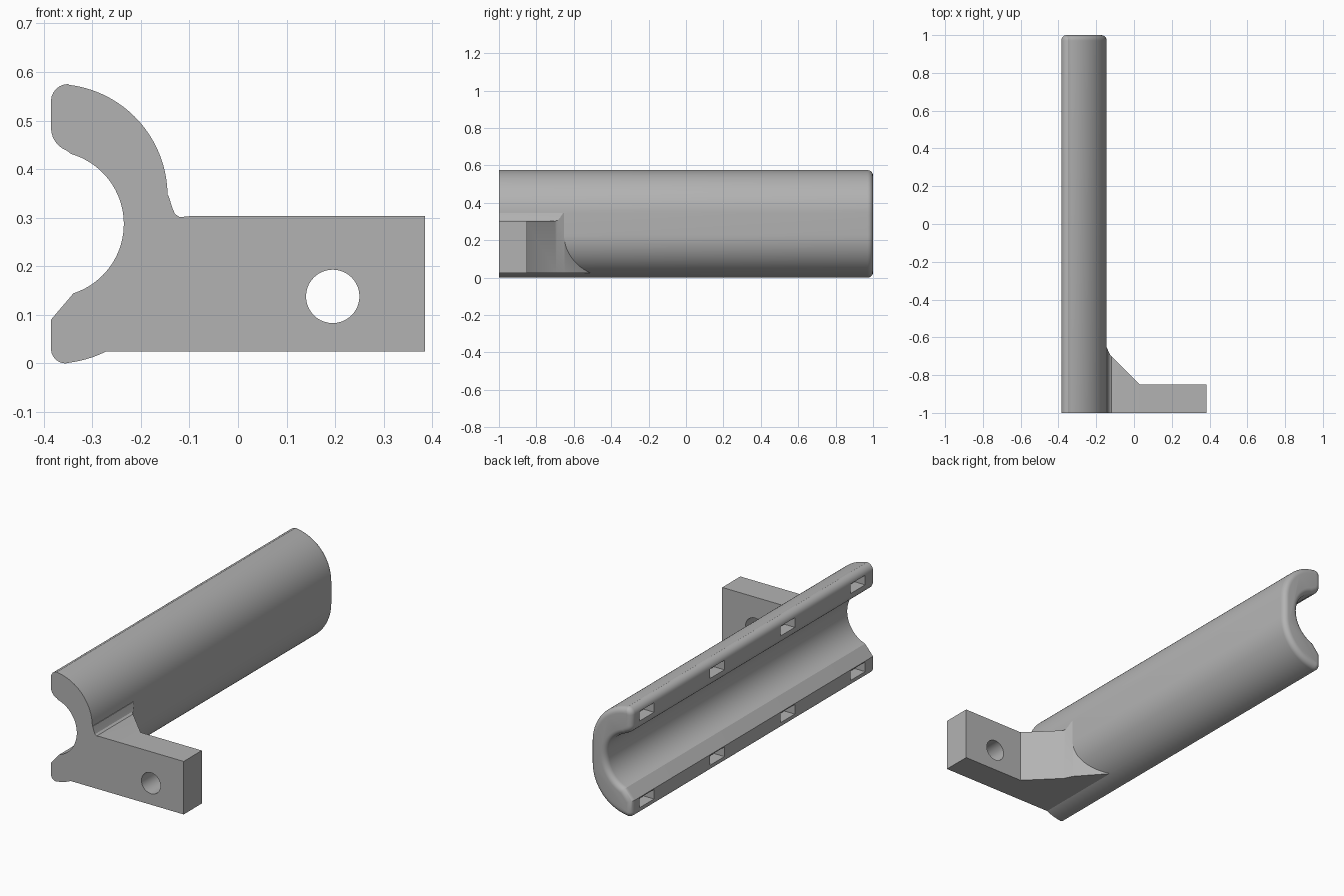
import bpy, bmesh
from math import cos, sin, pi, radians
from mathutils import Vector

old = bpy.data.objects.get("Cube")
if old:
    bpy.data.objects.remove(old, do_unlink=True)

grey = bpy.data.materials.new("plain_grey")
grey.use_nodes = True
GREY = (0.45, 0.45, 0.45, 1)
grey.diffuse_color = GREY
grey.node_tree.nodes["Principled BSDF"].inputs["Base Color"].default_value = GREY


def arc(cx, cz, r, a0, a1, n):
    """Points on a circular arc in the XZ plane, angles in degrees."""
    angles = [radians(a0 + (a1 - a0) * i / n) for i in range(n + 1)]
    return [Vector((cx + r * cos(a), cz + r * sin(a))) for a in angles]


def offset(points, d):
    """Move a counterclockwise outline inwards by d."""
    out = []
    for i, p in enumerate(points):
        a = (p - points[i - 1]).normalized()
        b = (points[(i + 1) % len(points)] - p).normalized()
        na, nb = Vector((-a.y, a.x)), Vector((-b.y, b.x))
        out.append(p + (na + nb) * (d / (1 + na.dot(nb))))
    return out


def skin(bm, rings):
    """Join matching rings of vertices and cap both ends."""
    loops = [[bm.verts.new(co) for co in ring] for ring in rings]
    n = len(loops[0])
    for lo, hi in zip(loops, loops[1:]):
        for i in range(n):
            j = (i + 1) % n
            bm.faces.new((lo[i], lo[j], hi[j], hi[i]))
    bm.faces.new(loops[0][::-1])
    bm.faces.new(loops[-1])
    return loops


def finish(bm, name):
    bmesh.ops.recalc_face_normals(bm, faces=bm.faces[:])
    mesh = bpy.data.meshes.new(name)
    bm.to_mesh(mesh)
    bm.free()
    mesh.materials.append(grey)
    ob = bpy.data.objects.new(name, mesh)
    bpy.context.collection.objects.link(ob)
    return ob


def combine(target, other, operation):
    mod = target.modifiers.new(operation.lower(), "BOOLEAN")
    mod.operation = operation
    mod.solver = "EXACT"
    mod.object = other
    bpy.context.view_layer.objects.active = target
    bpy.ops.object.modifier_apply(modifier=mod.name)
    bpy.data.objects.remove(other, do_unlink=True)


# Half-round channel: outer wall, rounded upper lip, cavity, chamfered lower lip
section = (arc(-0.355, 0.03, 0.03, 180, 270, 6)
           + arc(-0.375, 0.23, 0.23, 278, 360, 22)
           + arc(-0.375, 0.345, 0.23, 0, 83, 22)
           + arc(-0.35, 0.54, 0.035, 90, 180, 6)
           + arc(-0.335, 0.485, 0.05, 180, 250, 6)
           + arc(-0.385, 0.287, 0.15, 74, -72, 32)
           + [Vector((-0.385, 0.09))])
ROUND = 0.029
rings = [[(p.x, -1, p.y) for p in section]]
for i in range(7):
    t = i / 6 * pi / 2
    y = 1 - ROUND * (1 - sin(t))
    rings.append([(p.x, y, p.y) for p in offset(section, ROUND * (1 - cos(t)))])
bm = bmesh.new()
skin(bm, rings)
channel = finish(bm, "channel_with_arm")

# Mounting arm with a filleted top corner and a gusset running back along the wall
arm_outline = [(-0.28, 0.025), (0.385, 0.025), (0.385, 0.303), (-0.1, 0.303),
               (-0.12, 0.301), (-0.13, 0.308), (-0.135, 0.32), (-0.143, 0.345),
               (-0.19, 0.36), (-0.2, 0.22), (-0.28, 0.1)]
bm = bmesh.new()
skin(bm, [[(x, y, z) for x, z in arm_outline] for y in (-1, -0.85)])
for x in (0.03, -0.125, -0.146):
    bmesh.ops.bisect_plane(bm, geom=bm.verts[:] + bm.edges[:] + bm.faces[:],
                           plane_co=(x, 0, 0), plane_no=(1, 0, 0))
for v in bm.verts:
    if v.co.y > -0.9:
        flare = min(0.04, max(0, 1.1 * (-0.125 - v.co.x)))
        v.co.y = max(-0.85, -0.82 - v.co.x) + flare
arm = finish(bm, "arm")

# Bolt hole through the arm
bm = bmesh.new()
hole = arc(0.195, 0.138, 0.055, 0, 360, 40)[:-1]
skin(bm, [[(p.x, y, p.y) for p in hole] for y in (-1.1, -0.7)])
combine(arm, finish(bm, "hole_cutter"), "DIFFERENCE")
combine(channel, arm, "UNION")

# Four rectangular pockets in each lip
bm = bmesh.new()
for z in (0.06, 0.515):
    for k in (-1.5, -0.5, 0.5, 1.5):
        made = bmesh.ops.create_cube(bm, size=1)["verts"]
        bmesh.ops.scale(bm, vec=(0.12, 0.12, 0.05), verts=made)
        bmesh.ops.translate(bm, vec=(-0.385, 0.583 * k, z), verts=made)
combine(channel, finish(bm, "pocket_cutter"), "DIFFERENCE")

# Smooth curves, crisp corners
bpy.ops.object.select_all(action="DESELECT")
channel.select_set(True)
bpy.context.view_layer.objects.active = channel
bpy.ops.object.shade_smooth_by_angle(angle=radians(25))
